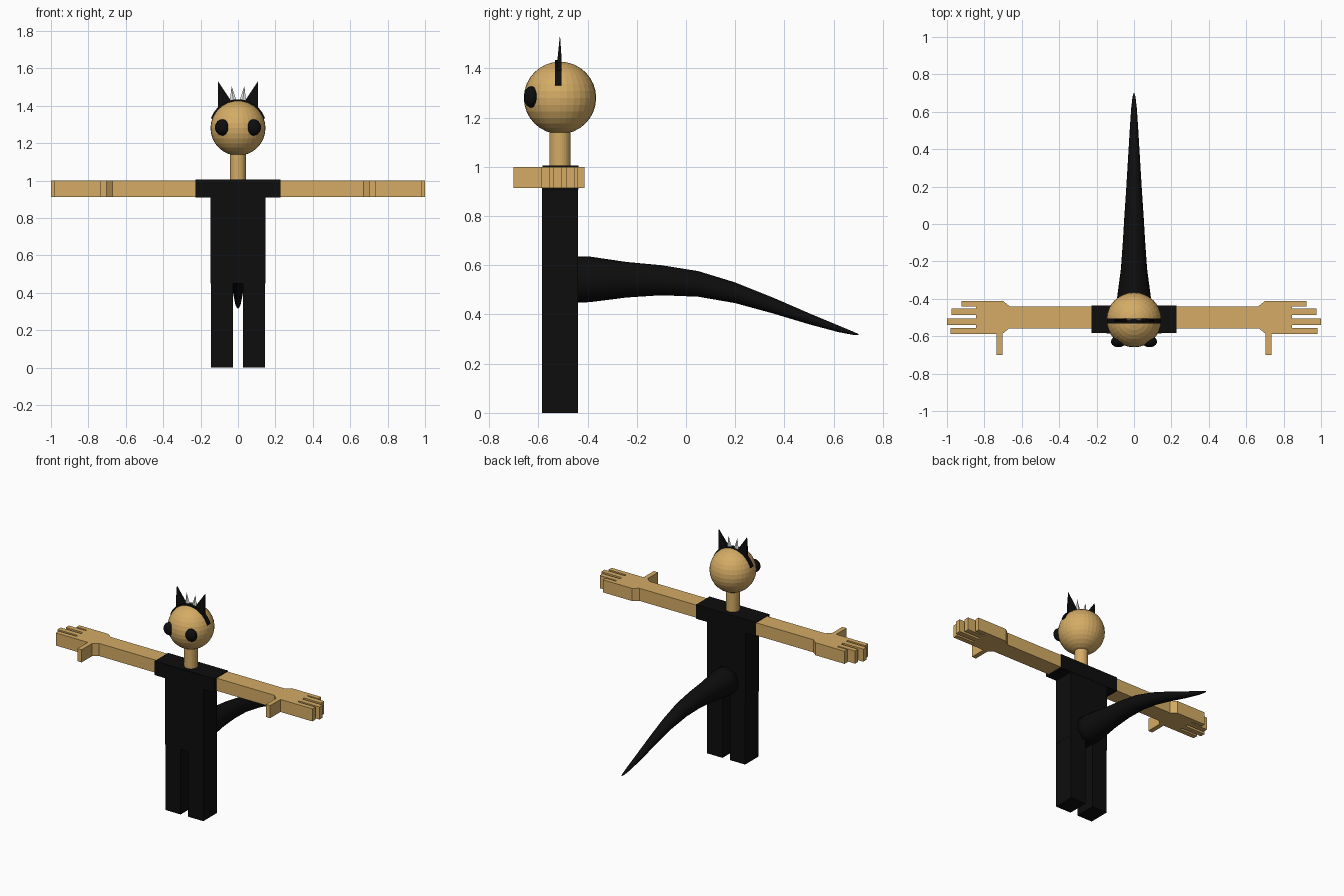
import bpy, bmesh, math
from mathutils import Matrix, Vector

if "Cube" in bpy.data.objects:
    bpy.data.objects.remove(bpy.data.objects["Cube"], do_unlink=True)


def material(name, rgb):
    m = bpy.data.materials.new(name)
    m.use_nodes = True
    m.diffuse_color = (*rgb, 1)
    m.node_tree.nodes["Principled BSDF"].inputs["Base Color"].default_value = (*rgb, 1)
    return m


TAN = material("tan skin", (0.66, 0.41, 0.13))
BLACK = material("black cloth", (0.004, 0.004, 0.004))
WHITE = material("white", (0.8, 0.8, 0.8))
MID_Y = -0.512


def finish(name, bm, mat, smooth=False):
    bmesh.ops.recalc_face_normals(bm, faces=bm.faces[:])
    mesh = bpy.data.meshes.new(name)
    bm.to_mesh(mesh)
    bm.free()
    mesh.materials.append(mat)
    mesh.polygons.foreach_set("use_smooth", [smooth] * len(mesh.polygons))
    ob = bpy.data.objects.new(name, mesh)
    bpy.context.collection.objects.link(ob)
    return ob


def box(name, lo, hi, mat):
    lo, hi = Vector(lo), Vector(hi)
    bm = bmesh.new()
    bmesh.ops.create_cube(bm, size=1, matrix=Matrix.Translation((lo + hi) / 2)
                          @ Matrix.Diagonal((*(hi - lo), 1)))
    return finish(name, bm, mat)


def prism(name, points, offset, mat):
    """Extrude a flat outline along an offset."""
    bm = bmesh.new()
    face = bm.faces.new([bm.verts.new(p) for p in points])
    new = bmesh.ops.extrude_face_region(bm, geom=[face], use_keep_orig=True)["geom"]
    bmesh.ops.translate(bm, vec=offset, verts=[v for v in new if isinstance(v, bmesh.types.BMVert)])
    return finish(name, bm, mat)


def ball(name, centre, radii, mat):
    bm = bmesh.new()
    bmesh.ops.create_uvsphere(bm, u_segments=32, v_segments=16, radius=1,
                              matrix=Matrix.Translation(centre) @ Matrix.Diagonal((*radii, 1)))
    return finish(name, bm, mat)


def spike(name, base, tip, half_x, half_y, mat, sides=4):
    """Pyramid with an elliptical base, leaning to its tip."""
    bm = bmesh.new()
    top = bm.verts.new(tip)
    ring = []
    for i in range(sides):
        a = math.tau * i / sides
        ring.append(bm.verts.new((base[0] + half_x * math.cos(a),
                                  base[1] + half_y * math.sin(a), base[2])))
    bm.faces.new(ring)
    for i in range(sides):
        bm.faces.new((ring[i], ring[(i + 1) % sides], top))
    return finish(name, bm, mat)


# Torso and sleeves
box("torso", (-0.146, -0.585, 0.45), (0.146, -0.438, 1.0), BLACK)
box("sleeves", (-0.228, -0.583, 0.908), (0.228, -0.436, 1.005), BLACK)

# Arm outline with wrist flare, fingers and thumb
fingers = [(-0.412, -0.442, 0.923), (-0.452, -0.486, 0.975),
           (-0.505, -0.54, 1.0), (-0.555, -0.588, 0.98)]
outline = [(0.2, -0.44), (0.665, -0.44), (0.70, -0.412)]
for i, (y0, y1, reach) in enumerate(fingers):
    if i:
        outline.append((0.845, y0))
    outline += [(reach, y0), (reach, y1)]
    if i < 3:
        outline.append((0.845, y1))
outline += [(0.736, -0.588), (0.736, -0.70), (0.704, -0.70), (0.704, -0.588),
            (0.67, -0.56), (0.2, -0.56)]

for side, label in ((1, "left"), (-1, "right")):
    prism(label + "_arm", [(side * x, y, 0.913) for x, y in outline], (0, 0, 0.087), TAN)
    inner, outer = sorted((side * 0.028, side * 0.145))
    box(label + "_leg", (inner, -0.585, 0), (outer, -0.438, 0.45), BLACK)
    ball(label + "_eye", (side * 0.083, -0.629, 1.284), (0.04, 0.03, 0.043), BLACK)
    # Upright ear with a straight outer edge, and a small white tuft beside it
    prism(label + "_ear", [(side * x, MID_Y - 0.011, z) for x, z in
                           ((0.107, 1.37), (0.108, 1.45), (0.108, 1.532), (0.04, 1.43), (0.04, 1.39))],
          (0, 0.018, 0), BLACK)
    spike(label + "_tuft", (side * 0.023, MID_Y, 1.40), (side * 0.034, MID_Y, 1.505),
          0.024, 0.008, WHITE)

# Narrow the ears towards their tips
for label in ("left", "right"):
    for v in bpy.data.objects[label + "_ear"].data.vertices:
        if v.co.z > 1.44:
            taper = (1.532 - v.co.z) / 0.1
            v.co.y = MID_Y + (v.co.y - MID_Y) * max(taper, 0.05)

# Neck and head
bm = bmesh.new()
bmesh.ops.create_cone(bm, cap_ends=True, segments=32, radius1=0.043, radius2=0.043, depth=0.18,
                      matrix=Matrix.Translation((0, MID_Y, 1.08)))
finish("neck", bm, TAN)
ball("head", (0, MID_Y, 1.28), (0.147, 0.147, 0.147), TAN)

# Headband arch over the head
arch = [math.radians(20 + 140 * i / 24) for i in range(25)]
band = [(0.154 * math.cos(a), MID_Y - 0.02, 1.28 + 0.154 * math.sin(a)) for a in arch]
band += [(0.135 * math.cos(a), MID_Y - 0.02, 1.28 + 0.135 * math.sin(a)) for a in reversed(arch)]
prism("headband", band, (0, 0.027, 0), BLACK)

# Tail: rings of (y, top, bottom, half width)
rings = [(-0.46, 0.637, 0.447, 0.094), (-0.39, 0.635, 0.45, 0.09), (-0.24, 0.613, 0.469, 0.07),
         (-0.1, 0.6, 0.478, 0.06), (0.05, 0.576, 0.472, 0.051), (0.2, 0.53, 0.446, 0.041),
         (0.35, 0.47, 0.405, 0.032), (0.5, 0.405, 0.36, 0.023), (0.62, 0.355, 0.328, 0.015),
         (0.68, 0.33, 0.317, 0.008), (0.7, 0.321, 0.316, 0.002)]
bm = bmesh.new()
loops = []
for y, top, bottom, half in rings:
    loops.append([bm.verts.new((half * math.cos(math.tau * i / 24), y, (top + bottom) / 2
                                + (top - bottom) / 2 * math.sin(math.tau * i / 24)))
                  for i in range(24)])
for a, b in zip(loops, loops[1:]):
    for i in range(24):
        j = (i + 1) % 24
        bm.faces.new((a[i], a[j], b[j], b[i]))
bm.faces.new(loops[0])
bm.faces.new(loops[-1])
finish("tail", bm, BLACK, smooth=True)
